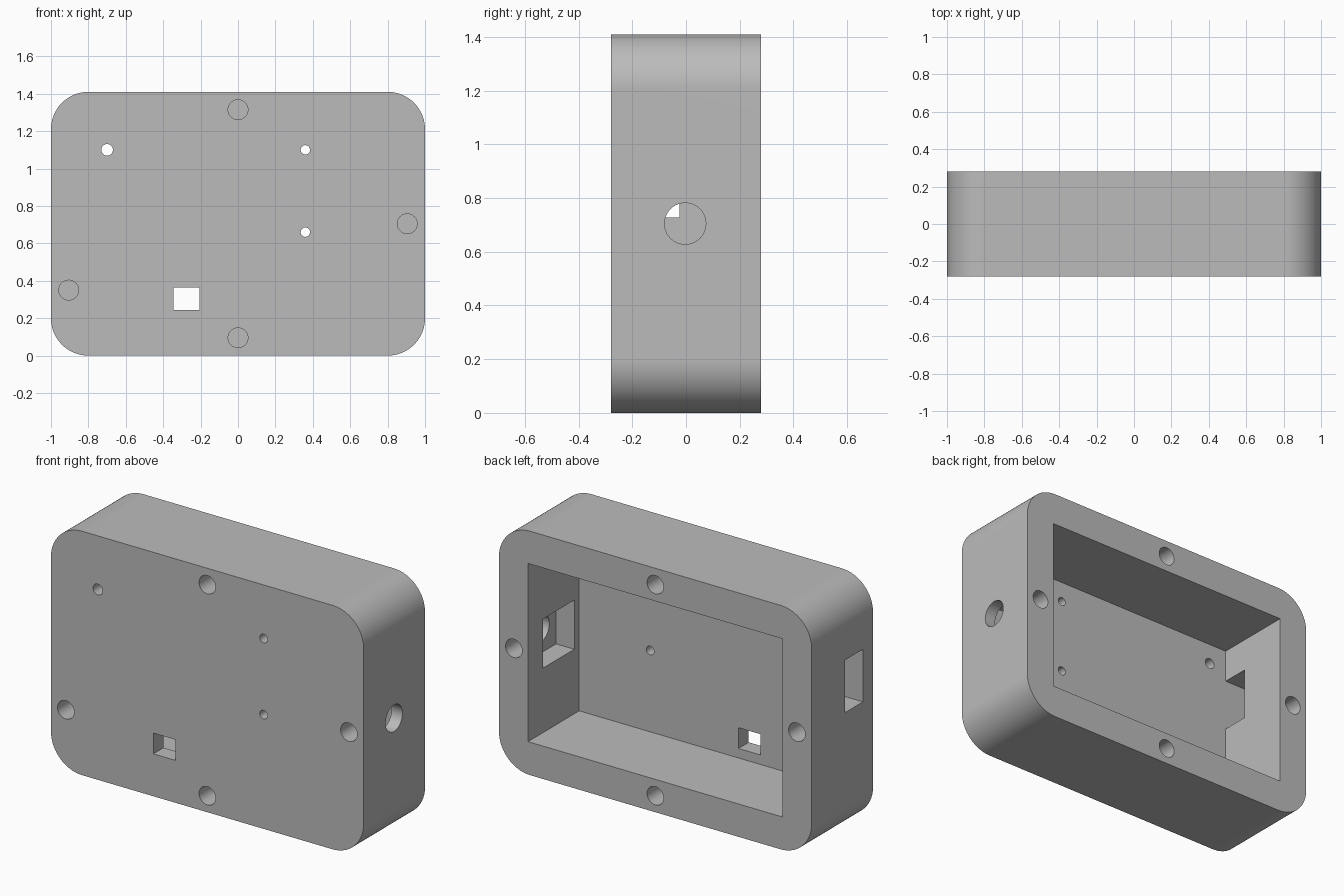
import bpy, bmesh, math
from mathutils import Matrix, Vector

if "Cube" in bpy.data.objects:
    bpy.data.objects.remove(bpy.data.objects["Cube"])

WIDTH, DEPTH, HEIGHT, RADIUS = 2.0, 0.56, 1.41, 0.2
MID = HEIGHT / 2
BACK, FRONT = DEPTH / 2, -DEPTH / 2
FLOOR = -0.187          # inner face of the front panel
INNER = 0.814           # half width of the cavity

grey = bpy.data.materials.new("plain grey")
grey.use_nodes = True
colour = (0.5, 0.5, 0.5, 1)
grey.diffuse_color = colour
grey.node_tree.nodes["Principled BSDF"].inputs["Base Color"].default_value = colour


def make_object(name, bm):
    bmesh.ops.recalc_face_normals(bm, faces=bm.faces)
    mesh = bpy.data.meshes.new(name)
    bm.to_mesh(mesh)
    bm.free()
    mesh.materials.append(grey)
    obj = bpy.data.objects.new(name, mesh)
    bpy.context.collection.objects.link(obj)
    return obj


def box(name, low, high):
    low, high = Vector(low), Vector(high)
    bm = bmesh.new()
    bmesh.ops.create_cube(bm, size=1, matrix=Matrix.Translation((low + high) / 2)
                          @ Matrix.Diagonal((*(high - low), 1)))
    return make_object(name, bm)


def rod(name, start, end, radius):
    start, end = Vector(start), Vector(end)
    axis = end - start
    turn = axis.to_track_quat('Z', 'Y').to_matrix().to_4x4()
    bm = bmesh.new()
    bmesh.ops.create_cone(bm, cap_ends=True, segments=40, radius1=radius, radius2=radius,
                          depth=axis.length,
                          matrix=Matrix.Translation((start + end) / 2) @ turn)
    return make_object(name, bm)


# Rounded case: corner arcs swept from front to back
bm = bmesh.new()
outline = []
steps = 20
for corner, (sx, sz) in enumerate([(1, 1), (-1, 1), (-1, -1), (1, -1)]):
    for i in range(steps + 1):
        a = math.pi / 2 * (corner + i / steps)
        x = sx * (WIDTH / 2 - RADIUS) + RADIUS * math.cos(a)
        z = MID + sz * (MID - RADIUS) + RADIUS * math.sin(a)
        outline.append(bm.verts.new((x, FRONT, z)))
face = bm.faces.new(outline)
swept = bmesh.ops.extrude_face_region(bm, geom=[face], use_keep_orig=True)
moved = [g for g in swept["geom"] if isinstance(g, bmesh.types.BMVert)]
bmesh.ops.translate(bm, verts=moved, vec=(0, DEPTH, 0))
case = make_object("enclosure_case", bm)

# Main cavity, window, side slot and connector pocket
cutters = [
    box("cavity", (-INNER, FLOOR, 0.19), (INNER, BACK + 0.1, 1.22)),
    box("window", (-0.345, FRONT - 0.1, 0.245), (-0.205, FLOOR + 0.1, 0.365)),
    box("side_slot", (-1.1, FLOOR, 0.727), (-INNER + 0.1, -0.025, 1.03)),
    box("pocket", (INNER - 0.1, -0.142, MID - 0.142), (0.93, 0.142, MID + 0.142)),
    rod("side_hole", (0.88, -0.003, MID), (1.1, -0.003, MID), 0.077),
]

# Small holes through the front panel
for x, z, r in [(-0.70, 1.10, 0.031), (0.36, 1.10, 0.025), (0.36, 0.66, 0.025)]:
    cutters.append(rod("panel_hole", (x, FRONT - 0.1, z), (x, FLOOR + 0.1, z), r))

# Blind screw holes in the rim, on both faces
for face_y, side, right_z in [(FRONT, -1, 0.35), (BACK, 1, MID)]:
    for x, z in [(0, 1.315), (0, 0.095), (0.905, MID), (-0.905, right_z)]:
        cutters.append(rod("screw_hole", (x, face_y + side * 0.1, z),
                           (x, face_y - side * 0.13, z), 0.053))

# Cut everything out, then drop the cutters
bpy.ops.object.select_all(action='DESELECT')
bpy.context.view_layer.objects.active = case
case.select_set(True)
for cutter in cutters:
    cutter.hide_render = True
    cut = case.modifiers.new("cut", 'BOOLEAN')
    cut.operation, cut.solver, cut.object = 'DIFFERENCE', 'EXACT', cutter
    bpy.ops.object.modifier_apply(modifier=cut.name)
    bpy.data.objects.remove(cutter)

# Smooth rounded corners and bores, crisp flat faces
bpy.ops.object.shade_smooth_by_angle(angle=math.radians(30))
weighted = case.modifiers.new("flat_faces", 'WEIGHTED_NORMAL')
weighted.keep_sharp = True
